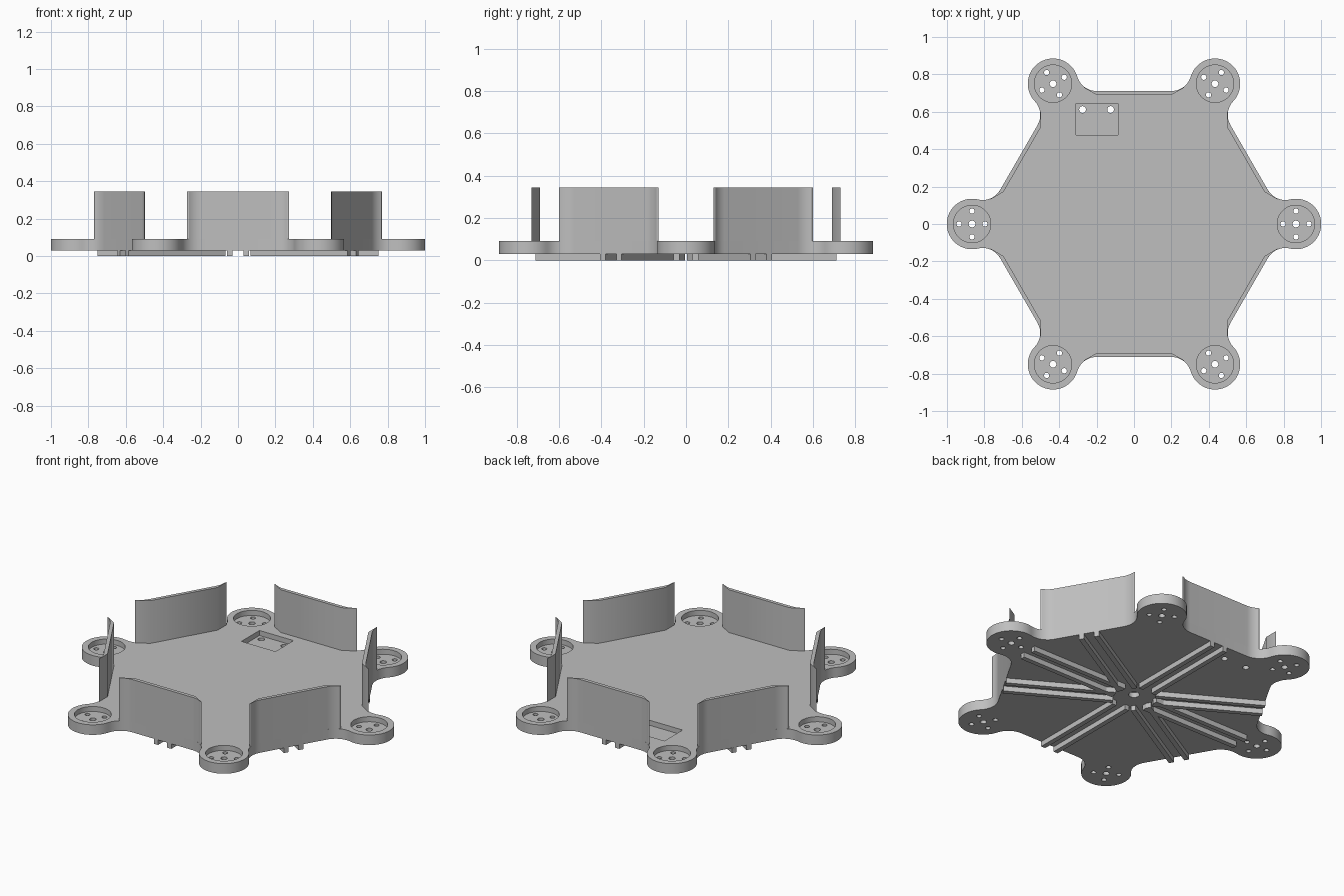
import bpy, bmesh, math
from math import sin, cos, pi, radians
from mathutils import Matrix, Vector

if "Cube" in bpy.data.objects:
    bpy.data.objects.remove(bpy.data.objects["Cube"], do_unlink=True)

# Main dimensions
APOTHEM, LOBE_DIST, LOBE_R, HALF_EDGE = 0.711, 0.866, 0.135, 0.2
PLATE_Z, TOP_Z, WALL_Z, FLOOR_Z = 0.03, 0.09, 0.345, 0.06

grey = bpy.data.materials.new("plain grey")
grey.use_nodes = True
colour = (0.52, 0.52, 0.52, 1)
grey.diffuse_color = colour
grey.node_tree.nodes["Principled BSDF"].inputs["Base Color"].default_value = colour


def prism(bm, points, z0, z1):
    """Extrude a closed outline from z0 to z1."""
    face = bm.faces.new([bm.verts.new((p[0], p[1], z0)) for p in points])
    out = bmesh.ops.extrude_face_region(bm, geom=[face])
    verts = [g for g in out["geom"] if isinstance(g, bmesh.types.BMVert)]
    bmesh.ops.translate(bm, verts=verts, vec=(0, 0, z1 - z0))


def make(name, shapes):
    """Make an object from (outline, z0, z1) prisms."""
    bm = bmesh.new()
    for points, z0, z1 in shapes:
        prism(bm, points, z0, z1)
    bmesh.ops.recalc_face_normals(bm, faces=bm.faces)
    mesh = bpy.data.meshes.new(name)
    bm.to_mesh(mesh)
    bm.free()
    mesh.materials.append(grey)
    obj = bpy.data.objects.new(name, mesh)
    bpy.context.collection.objects.link(obj)
    return obj


def arc(centre, r, a0, a1, n):
    return [Vector((centre[0] + r * cos(a0 + (a1 - a0) * i / n),
                    centre[1] + r * sin(a0 + (a1 - a0) * i / n))) for i in range(n + 1)]


def circle(centre, r, n=24):
    return arc(centre, r, 0, 2 * pi, n)[:-1]


def turn(points, angle):
    rot = Matrix.Rotation(angle, 2)
    return [rot @ Vector(p) for p in points]


def mirror(points):
    return [Vector((-p[0], p[1])) for p in reversed(points)]


def rect(x0, x1, y0, y1):
    return [(x0, y0), (x1, y0), (x1, y1), (x0, y1)]


def cut(obj, shapes):
    cutter = make("cutter", shapes)
    cutter.hide_render = True
    mod = obj.modifiers.new("cut", "BOOLEAN")
    mod.operation, mod.solver, mod.object = "DIFFERENCE", "EXACT", cutter
    graph = bpy.context.evaluated_depsgraph_get()
    mesh = bpy.data.meshes.new_from_object(obj.evaluated_get(graph))
    obj.modifiers.clear()
    obj.data = mesh
    bpy.data.objects.remove(cutter, do_unlink=True)


# Fillet that joins a straight edge to a round lobe
lobe = Vector((LOBE_DIST * cos(pi / 3), LOBE_DIST * sin(pi / 3)))
dx, dy = lobe.x - HALF_EDGE, lobe.y - APOTHEM
fillet_r = (dx * dx + dy * dy - LOBE_R ** 2) / (2 * (LOBE_R + dy))
fillet_c = Vector((HALF_EDGE, APOTHEM + fillet_r))
to_lobe = lobe - fillet_c
meet = math.atan2(to_lobe.y, to_lobe.x)
fillet = arc(fillet_c, fillet_r, meet, -pi / 2, 10)

# Base plate: one sector repeated six times
start = -meet
lobe_arc = arc((-lobe.x, lobe.y), LOBE_R, start, radians(240) - start, 32)
sector = fillet + mirror(fillet) + lobe_arc[1:-1]
outline = [p for k in range(6) for p in turn(sector, k * pi / 3)]
plate = make("base_plate", [(outline, PLATE_Z, TOP_Z)])

# Round recesses in the lobes and the rectangular pocket
pocket = rect(-0.31, -0.085, 0.475, 0.645)
recesses = [(turn(circle((LOBE_DIST, 0), 0.1, 48), k * pi / 3), FLOOR_Z, 0.2) for k in range(6)]
cut(plate, recesses + [(pocket, FLOOR_Z, 0.2)])

# Screw holes, and the blind hole underneath the centre
holes = [(circle((x, 0.612), 0.018), -0.1, 0.2) for x in (-0.275, -0.125)]
holes.append((circle((0, 0), 0.03), -0.1, FLOOR_Z))
for k in range(6):
    spots = [((LOBE_DIST, 0), 0.018)]
    spots += [((LOBE_DIST + 0.069 * cos(a * pi / 2), 0.069 * sin(a * pi / 2)), 0.014)
              for a in range(4)]
    holes += [(turn(circle(c, r, 20), k * pi / 3), -0.1, 0.2) for c, r in spots]
cut(plate, holes)
parts = [plate]

# Upright walls along the six edges
tip = math.acos((0.262 - HALF_EDGE) / fillet_r)
curve = arc(fillet_c, fillet_r, -tip, -pi / 2, 8)
inner = [(-0.272, 0.731), (-0.2, 0.69), (0.2, 0.69), (0.272, 0.731)]
for k in range(6):
    wall = curve + mirror(curve) + inner
    parts.append(make(f"wall_{k + 1}", [(turn(wall, k * pi / 3), TOP_Z, WALL_Z)]))

# Paired ribs underneath: six to the edges, two to the side lobes
arms = [(radians(30 + 60 * k), APOTHEM) for k in range(6)] + [(0, 0.75), (pi, 0.75)]
for i, (angle, reach) in enumerate(arms):
    pair = [rect(0.11, reach, 0.03, 0.058), rect(0.11, reach, -0.058, -0.03)]
    parts.append(make(f"rib_pair_{i + 1}", [(turn(r, angle), 0, PLATE_Z) for r in pair]))

# Smooth the curved sides, keep the edges sharp
bpy.ops.object.select_all(action="DESELECT")
for obj in parts:
    obj.select_set(True)
bpy.context.view_layer.objects.active = plate
bpy.ops.object.shade_smooth_by_angle(angle=radians(30))
